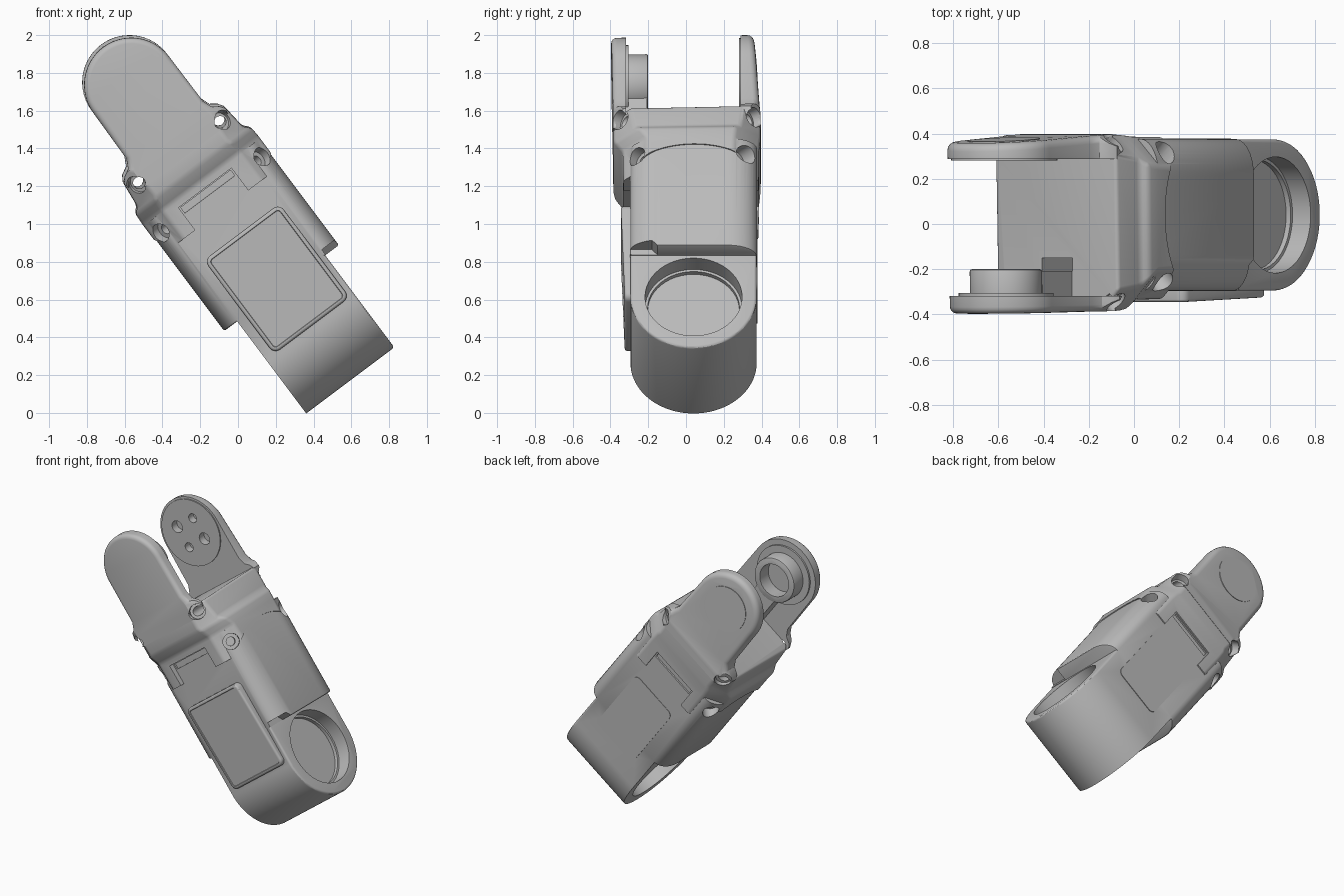
import bpy, bmesh, math
from mathutils import Matrix

if "Cube" in bpy.data.objects:
    bpy.data.objects.remove(bpy.data.objects["Cube"])

# Built upright along z, then tilted into place at the end
grey = bpy.data.materials.new("mid_grey")
grey.diffuse_color = (0.5, 0.5, 0.5, 1)
grey.use_nodes = True
grey.node_tree.nodes["Principled BSDF"].inputs["Base Color"].default_value = grey.diffuse_color


def finish(name, bm, part=True):
    bmesh.ops.recalc_face_normals(bm, faces=bm.faces)
    me = bpy.data.meshes.new(name)
    bm.to_mesh(me)
    bm.free()
    me.materials.append(grey)
    o = bpy.data.objects.new(name, me)
    bpy.context.collection.objects.link(o)
    o.hide_render = not part
    return o


def prism(name, pts, axis, t0, t1, part=True):
    put = {'x': lambda a, b, t: (t, a, b), 'y': lambda a, b, t: (a, t, b),
           'z': lambda a, b, t: (a, b, t)}[axis]
    bm = bmesh.new()
    lo, hi = ([bm.verts.new(put(a, b, t)) for a, b in pts] for t in (t0, t1))
    bm.faces.new(lo)
    bm.faces.new(hi)
    n = len(pts)
    for i in range(n):
        j = (i + 1) % n
        bm.faces.new((lo[i], lo[j], hi[j], hi[i]))
    return finish(name, bm, part)


def arc(cx, cy, r, a0, a1, n, ry=None):
    ry = ry or r
    return [(cx + r * math.cos(math.radians(a0 + (a1 - a0) * i / n)),
             cy + ry * math.sin(math.radians(a0 + (a1 - a0) * i / n))) for i in range(n + 1)]


def circle(cx, cy, r, n=48, ry=None):
    return arc(cx, cy, r, 0, 360, n, ry)[:-1]


def rrect(x0, x1, y0, y1, r, n=8, ry=None):
    q = ry or r
    return (arc(x1 - r, y1 - q, r, 0, 90, n, q) + arc(x0 + r, y1 - q, r, 90, 180, n, q)
            + arc(x0 + r, y0 + q, r, 180, 270, n, q) + arc(x1 - r, y0 + q, r, 270, 360, n, q))


def box(name, x0, x1, y0, y1, z0, z1, part=True):
    return prism(name, [(x0, y0), (x1, y0), (x1, y1), (x0, y1)], 'z', z0, z1, part)


def bevel(o, width, seg=3, test=lambda c: True, angle=0.6):
    bm = bmesh.new()
    bm.from_mesh(o.data)
    es = [e for e in bm.edges if e.calc_face_angle(0) > angle
          and test((e.verts[0].co + e.verts[1].co) / 2)]
    bmesh.ops.bevel(bm, geom=es, offset=width, segments=seg, profile=0.5, affect='EDGES')
    bm.to_mesh(o.data)
    bm.free()


def combine(o, others, op='DIFFERENCE'):
    bpy.context.view_layer.objects.active = o
    for c in others:
        m = o.modifiers.new("combine", 'BOOLEAN')
        m.operation, m.solver, m.object = op, 'EXACT', c
        bpy.ops.object.modifier_apply(modifier=m.name)
        bpy.data.objects.remove(c)


def tilted_hole(x, y, z, r, depth, angle):
    c = prism("tilted_cut", circle(0, 0, r, 24), 'x', -depth, 0.15, False)
    c.data.transform(Matrix.Translation((x, y, z)) @ Matrix.Rotation(angle, 4, 'Z'))
    return c


# Rounded lower joint housing with a stepped round socket on each side
YC, ZC = 0.04, 0.115
body = prism("link_body", arc(YC, ZC, 0.334, 180, 360, 48)
             + [(YC + 0.334, 0.45), (YC - 0.334, 0.45)], 'x', -0.293, 0.29)
bevel(body, 0.015, 3, lambda c: c.x > 0.285 and c.z < 0.44)
cuts = []
for s in (-1, 1):
    cuts.append(prism("socket_cut", circle(YC, ZC, 0.257), 'x', s * 0.19, s * 0.4, False))
    cuts.append(prism("floor_cut", circle(YC, ZC, 0.243), 'x', s * 0.165, s * 0.25, False))
combine(body, cuts)

# Wider rounded shell above the housing
shell = prism("side_covers", rrect(-0.378, 0.38, -0.296, 0.376, 0.1, 10, 0.16), 'z', 0.39, 1.1)
bevel(shell, 0.01, 2, lambda c: c.z < 0.4)
combine(shell, [prism("jog_cut", [(-0.4, 0.3), (-0.14, 0.3), (-0.15, 0.39), (-0.18, 0.425), (-0.4, 0.425)],
                      'x', 0.293, 0.5, False)])

# Head block, lofted from chamfered rectangles
rings = [(0.84, 0.386, -0.33, 0.384, 0.13), (1.11, 0.386, -0.335, 0.386, 0.13),
         (1.175, 0.382, -0.377, 0.392, 0.13), (1.205, 0.35, -0.384, 0.395, 0.11),
         (1.352, 0.335, -0.384, 0.395, 0.09)]
bm = bmesh.new()
loops = []
for z, h, y0, y1, c in rings:
    pts = [(h, y0 + c), (h, y1 - c), (h - c, y1), (c - h, y1),
           (-h, y1 - c), (-h, y0 + c), (c - h, y0), (h - c, y0)]
    loops.append([bm.verts.new((x, y, z)) for x, y in pts])
bm.faces.new(loops[0])
bm.faces.new(loops[-1])
for a, b in zip(loops, loops[1:]):
    for i in range(8):
        j = (i + 1) % 8
        bm.faces.new((a[i], a[j], b[j], b[i]))
head = finish("head_block", bm)
bevel(head, 0.016, 3, lambda c: c.z > 0.85, 0.35)
cuts = [prism("arch_cut", circle(YC, 0.83, 0.35, 64, 0.23), 'x', -0.6, 0.6, False)]
for y0, y1 in ((-0.5, -0.28), (0.36, 0.5)):
    cuts.append(box("edge_cut", -0.5, 0.5, y0, y1, 0.7, 0.91, False))
for y0, y1 in ((-0.5, -0.29), (0.37, 0.5)):
    cuts.append(box("notch_cut", -0.18, 0.17, y0, y1, 0.7, 1.065, False))
combine(head, cuts)

# Fork arms with a flared foot and a round end
AX, AZ, AR = 0.01, 1.745, 0.25
outline = ([(0.255, 1.27), (0.32, 1.29), (0.335, 1.345), (0.315, 1.375), (0.28, 1.40), (0.262, 1.45)]
           + arc(AX, AZ, AR, 0, 180, 40)
           + [(-0.245, 1.45), (-0.27, 1.40), (-0.315, 1.375), (-0.335, 1.345),
              (-0.32, 1.29), (-0.255, 1.27)])
front_arm = prism("front_arm", outline, 'y', -0.385, -0.318)
bevel(front_arm, 0.03, 4, lambda c: c.y < -0.38 and c.z > 1.28)
back_arm = prism("back_arm", outline, 'y', 0.288, 0.397)
bevel(back_arm, 0.035, 4, lambda c: c.y > 0.38 and c.z > 1.28)
back_cap = prism("back_arm_cap", circle(AX, AZ, 0.16), 'y', 0.37, 0.401)
for o, k in ((back_arm, 0.06), (back_cap, 0.06), (front_arm, 0.018)):
    for v in o.data.vertices:
        if abs(v.co.y) > 0.33:
            v.co.y -= k * max(0, v.co.z - 1.3)
back_disc = prism("back_arm_disc", circle(AX, AZ, 0.235), 'y', 0.28, 0.31)

# Slope the outer corners of the arm feet
for arm, ya, yb in ((front_arm, -0.40, -0.31), (back_arm, 0.41, 0.32)):
    combine(arm, [prism("corner_cut", [(s * 0.235, ya), (s * 0.37, ya), (s * 0.37, yb)],
                        'z', 1.2, 1.45, False) for s in (-1, 1)])

# Pivot boss, its flange and the cable guide inside the front arm
flange = prism("boss_flange", circle(AX, AZ, 0.21), 'y', -0.33, -0.305)
boss = prism("pivot_boss", circle(AX, AZ, 0.16), 'y', -0.33, -0.2)
bevel(boss, 0.01, 2, lambda c: c.y > -0.21)
guide = box("cable_guide", -0.08, 0.08, -0.33, -0.207, 1.33, 1.62)

# Raised front panel with a shallow inset, leaning slightly outward to the top
panel = prism("front_panel", rrect(-0.24, 0.26, 0.135, 0.755, 0.04, 5), 'y', -0.335, -0.27)
bevel(panel, 0.014, 3, lambda c: c.y < -0.33)
bm = bmesh.new()
bm.from_mesh(panel.data)
face = [max((f for f in bm.faces if f.calc_center_median().y < -0.33), key=lambda f: f.calc_area())]
bmesh.ops.inset_region(bm, faces=face, thickness=0.006)
bmesh.ops.inset_region(bm, faces=face, thickness=0.003, depth=-0.004)
for v in bm.verts:
    if v.co.y < -0.29:
        v.co.y -= 0.035 * (v.co.z - 0.45)
bm.to_mesh(panel.data)
bm.free()

# Thin plate on the back
back_panel = prism("back_panel", rrect(-0.18, 0.18, 0.27, 0.79, 0.04, 5), 'y', 0.365, 0.379)

# Fuse into one casting so nothing is left inside
combine(body, [shell, head, front_arm, back_arm, back_cap, back_disc, flange, boss, guide,
               panel, back_panel], 'UNION')

# Cable pit in the fork, boss bore and the shallow slots on front and back
cuts = [box("pit_cut", -0.085, 0.085, -0.207, -0.15, 1.1, 1.4, False),
        prism("bore_cut", circle(AX, AZ, 0.115), 'y', -0.3, 0, False),
        box("front_slot_cut", -0.17, 0.16, -0.5, -0.284, 1.02, 1.058, False),
        box("back_slot_cut", -0.17, 0.16, 0.364, 0.5, 1.02, 1.058, False)]

# Four pin holes of two sizes in the back disc
for a, r in ((0.8, 0.032), (2.37, 0.042), (3.94, 0.032), (5.51, 0.042)):
    cuts.append(prism("pin_cut", circle(AX + 0.11 * math.cos(a), AZ + 0.11 * math.sin(a), r, 20),
                      'y', 0.2, 0.335, False))

for sx in (-1, 1):
    # Diagonal screw holes on the lower corners of the head
    for sy, y in ((-1, -0.26), (1, 0.305)):
        for r, depth in ((0.055, 0.05), (0.03, 0.11)):
            cuts.append(tilted_hole(sx * 0.335, y, 1.012, r, depth, math.atan2(sy, sx)))
    # Bolt holes through the fork feet with tilted countersinks
    cuts.append(prism("bolt_cut", circle(sx * 0.268, 1.305, 0.032, 24), 'y', -0.6, 0.6, False))
    for sy, y in ((-1, -0.345), (1, 0.355)):
        cuts.append(tilted_hole(sx * 0.282, y, 1.305, 0.053, 0.03, math.atan2(0.84 * sy, 0.54 * sx)))
combine(body, cuts)

# Slight skew of the fork, higher at the back
for v in body.data.vertices:
    v.co.z += 0.026 * (v.co.y - 0.33) * min(1, max(0, (v.co.z - 0.9) / 0.4))

# Tilt into the leaning pose and smooth the round surfaces
body.data.transform(Matrix(((0.8, 0, -0.6, 0.464), (0, 1, 0, 0), (0.6, 0, 0.8, 0.348), (0, 0, 0, 1))))
bpy.ops.object.select_all(action='DESELECT')
body.select_set(True)
bpy.context.view_layer.objects.active = body
bpy.ops.object.shade_smooth_by_angle()
